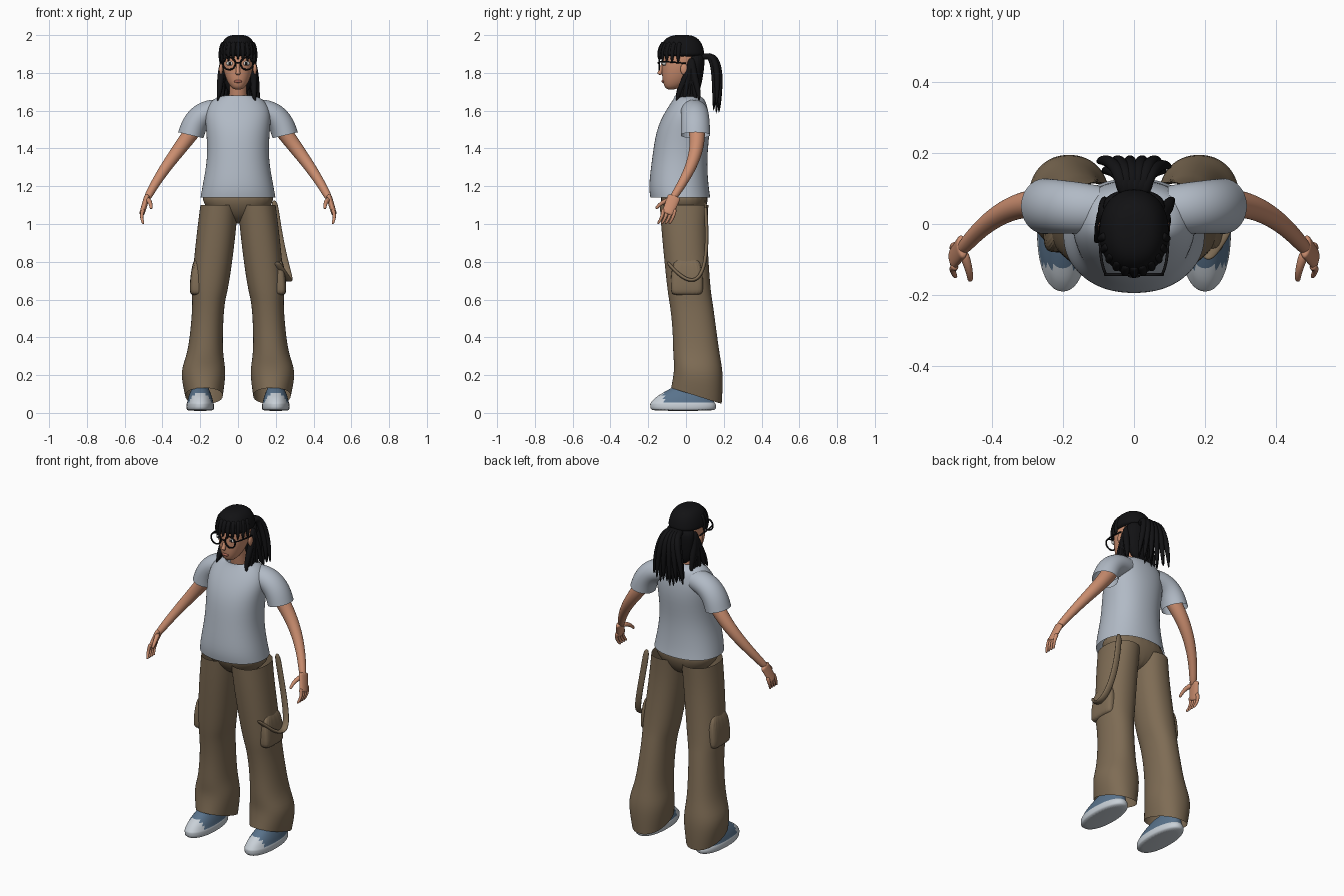
import bpy, bmesh, math, random
from mathutils import Vector

random.seed(4)
cube = bpy.data.objects.get("Cube")
if cube:
    bpy.data.objects.remove(cube)


def material(name, *rgb):
    m = bpy.data.materials.new(name)
    m.use_nodes = True
    m.diffuse_color = (*rgb, 1)
    m.node_tree.nodes["Principled BSDF"].inputs["Base Color"].default_value = (*rgb, 1)
    return m


SHIRT = material("pale blue cotton", .44, .49, .56)
PANTS = material("brown canvas", .21, .15, .09)
SKIN = material("skin", .6, .27, .16)
BLACK = material("black hair", .006, .006, .007)
LIP = material("lips", .4, .13, .09)
WHITE = material("shoe white", .58, .63, .68)
BLUE = material("shoe blue", .1, .17, .26)
EYE = material("eye white", .65, .65, .62)
SIDES = {"left": 1, "right": -1}
SIDEWAYS, UPWARD, DEPTHWAYS = Vector((1, 0, 0)), Vector((0, 0, 1)), Vector((0, 1, 0))


def finish(name, bm, materials, subdivisions=0, rule=None):
    """Turn a bmesh into a smooth object with the given colours."""
    bmesh.ops.recalc_face_normals(bm, faces=bm.faces)
    for face in bm.faces:
        face.smooth = True
        if rule:
            face.material_index = rule(face.calc_center_median())
    mesh = bpy.data.meshes.new(name)
    bm.to_mesh(mesh)
    bm.free()
    ob = bpy.data.objects.new(name, mesh)
    bpy.context.collection.objects.link(ob)
    for m in materials:
        mesh.materials.append(m)
    if subdivisions:
        modifier = ob.modifiers.new("smooth", "SUBSURF")
        modifier.levels = modifier.render_levels = subdivisions


def level(half_width, front, back, z, centre=0, slope=0, power=2.2, sides=24):
    """Rounded horizontal cross-section between two depths."""
    middle, half_depth, points = (front + back) / 2, (back - front) / 2, []
    for i in range(sides):
        c, s = math.cos(math.tau * i / sides), math.sin(math.tau * i / sides)
        dx = math.copysign(abs(c) ** (2 / power), c) * half_width
        dy = math.copysign(abs(s) ** (2 / power), s) * half_depth
        points.append(Vector((centre + dx, middle + dy, z + slope * dy)))
    return points


def bezier(points, t):
    points = [Vector(p) for p in points]
    while len(points) > 1:
        points = [a.lerp(b, t) for a, b in zip(points, points[1:])]
    return points[0]


def tube(points, start, end, axis=DEPTHWAYS, flat=1, power=1, steps=6, sides=10):
    """Rings along a bezier path; flat widens them along the axis."""
    rings = []
    for k in range(steps + 1):
        t = k / steps
        along = bezier(points, min(t + .01, 1)) - bezier(points, max(t - .01, 0))
        u = along.cross(axis).normalized()
        v = along.cross(u).normalized() * flat
        radius = start + (end - start) * t ** power
        angles = [math.tau * i / sides for i in range(sides)]
        rings.append([bezier(points, t) + radius * (u * math.cos(a) + v * math.sin(a))
                      for a in angles])
    return rings


def strand(*points, radius=.02):
    """Lock of hair that stays full and ends in a point."""
    return tube(points, radius, .004, axis=SIDEWAYS, power=4, sides=8)


def loft(name, shells, *materials, subdivisions=2, cap=True, rule=None):
    """Skin each shell, a list of rings, into one object."""
    bm = bmesh.new()
    for rings in shells:
        rows = [[bm.verts.new(p) for p in ring] for ring in rings]
        for low, high in zip(rows, rows[1:]):
            for i in range(len(low)):
                bm.faces.new((low[i - 1], low[i], high[i], high[i - 1]))
        if cap:
            bm.faces.new(rows[0])
            bm.faces.new(rows[-1])
    finish(name, bm, materials, subdivisions, rule)


def ball(name, location, size, colour):
    bm = bmesh.new()
    bmesh.ops.create_uvsphere(bm, u_segments=16, v_segments=10, radius=1)
    bmesh.ops.scale(bm, vec=size, verts=bm.verts)
    bmesh.ops.translate(bm, vec=location, verts=bm.verts)
    finish(name, bm, [colour])


# Shirt body and trouser seat: half width, front, back, height
shirt = [(.2, -.19, .13, 1.14), (.19, -.2, .12, 1.2), (.16, -.18, .11, 1.35),
         (.17, -.16, .13, 1.5), (.18, -.11, .12, 1.6), (.13, -.06, .1, 1.67), (.07, -.06, .06, 1.68)]
loft("shirt_body", [[level(*row) for row in shirt]], SHIRT, cap=False)
seat = [(.19, -.14, .12, 1.2), (.2, -.14, .12, 1.1), (.06, -.06, .06, 1)]
loft("trouser_seat", [[level(*row) for row in seat]], PANTS)

# Trouser leg: inner edge, outer edge, front, back, height
leg = [(0, .2, -.14, .12, 1.1), (.01, .22, -.13, .11, .95), (.05, .25, -.1, .13, .65),
       (.07, .24, -.09, .14, .6), (.08, .25, -.07, .16, .45), (.08, .27, -.07, .18, .3),
       (.06, .31, -.06, .2, .22), (.08, .28, -.08, .19, .09)]

for side, s in SIDES.items():
    # The hem slopes down to the heel
    loft(side + "_trouser_leg", [[
        level((outer - inner) / 2, front, back, z, centre=s * (inner + outer) / 2,
              slope=-1.5 * max(0, .3 - z))
        for inner, outer, front, back, z in leg]], PANTS, cap=False)
    loft(side + "_cargo_pocket", [[
        level(.04, -.08, .09, z, centre=s * x, power=4)
        for x, z in ((.2, .84), (.22, .65), (.21, .62))]], PANTS)

    # Sleeve and arm
    sleeve = [(s * .1, .04, 1.6), (s * .22, .05, 1.6), (s * .25, .05, 1.47)]
    loft(side + "_sleeve", [tube(sleeve, .06, .07, flat=1.13, power=.5, sides=20)], SHIRT, cap=False)
    arm = [(s * .2, .05, 1.55), (s * .3, .08, 1.4), (s * .4, .04, 1.3), (s * .49, -.08, 1.12)]
    loft(side + "_arm", [tube(arm, .05, .02, steps=8)], SKIN)

    # Hand
    loft(side + "_palm", [tube([(s * .48, -.06, 1.15), (s * .51, -.1, 1.05)],
                               .017, .015, flat=2.2)], SKIN)
    digits = [tube([(s * .5, y, 1.08), (s * .52, y, 1.04), (s * .5, y - .03, 1)],
                   .012, .007, sides=8)
              for y in (-.06 - .02 * i for i in range(4))]
    thumb = [(s * .48, -.08, 1.13), (s * .46, -.13, 1.12), (s * .46, -.16, 1.08)]
    digits.append(tube(thumb, .016, .008, axis=SIDEWAYS, sides=8))
    loft(side + "_fingers", digits, SKIN, subdivisions=1)

    # Shoe: white sole and toe cap, blue upper narrowing to the ankle
    shoe = [(.07, -.18, .15, .01), (.073, -.19, .16, .02), (.073, -.19, .16, .05)]
    for t in (k / 6 for k in range(7)):
        shoe.append((.07 - .03 * t, .13 * t - .19, .15 - .02 * t, .05 + .09 * t ** .7))
    loft(side + "_shoe", [[level(*row, centre=s * .2, sides=40) for row in shoe]],
         WHITE, BLUE, subdivisions=1, rule=lambda c: int(c.z > .051 and c.y > -.12))
    laces = []
    for y in (-.12, -.1, -.08):
        z = .2 + .6 * y + .05
        laces.append(tube([(s * .2 - .04, y, z - .15), (s * .2, y, z - .1 - y * .1),
                           (s * .2 + .04, y, z - .15)], .004, .004))
    loft(side + "_laces", laces, WHITE, subdivisions=1)

    # Ear and eye
    ball(side + "_ear", (s * .09, -.01, 1.82), (.01, .02, .03), SKIN)
    ball(side + "_eye", (s * .043, -.115, 1.85), (.02, .012, .012), EYE)
    ball(side + "_iris", (s * .043, -.123, 1.85), (.008, .006, .009), BLACK)

    # Round spectacle rim and temple
    bpy.ops.mesh.primitive_torus_add(
        location=(s * .047, -.142, 1.85), rotation=(math.pi / 2, 0, 0),
        major_radius=.033, minor_radius=.0045, major_segments=28, minor_segments=8)
    rim = bpy.context.object
    rim.name = side + "_spectacle_rim"
    rim.data.materials.append(BLACK)
    bpy.ops.object.shade_smooth()
    temple = [(s * .08, -.14, 1.86), (s * .1, -.1, 1.86), (s * .094, 0, 1.85)]
    loft(side + "_spectacle_temple", [tube(temple, .004, .004, axis=UPWARD)], BLACK, subdivisions=0)

    # Loose locks beside the neck
    locks = []
    for i in range(7):
        y, stray = .02 * i - .05, random.uniform(-.015, .015)
        locks.append(strand((s * .07, .03, 1.88), (s * .1, .03, 1.8),
                            (s * (.08 + stray), y, 1.72), (s * (.1 + stray), y, 1.64 + stray)))
    loft(side + "_hair_locks", locks, BLACK, subdivisions=1)

# Hanging strap looping around the left thigh
strap = [(.19, .1, 1.13), (.24, .14, .7), (.34, .06, .6), (.2, -.1, .8)]
loft("hanging_strap", [tube(strap, .01, .01, axis=SIDEWAYS, flat=2, steps=12)], PANTS)

# Neck and head
loft("neck", [tube([(0, .02, 1.63), (0, -.02, 1.8)], .052, .045)], SKIN)
head = [(.02, -.1, -.06, 1.71), (.05, -.122, 0, 1.735), (.08, -.13, .06, 1.81),
        (.088, -.13, .08, 1.9), (.06, -.09, .06, 1.96)]
loft("head", [[level(*row) for row in head]], SKIN)
nose = [(0, -.12, 1.86), (0, -.13, 1.82), (0, -.143, 1.79)]
loft("nose", [tube(nose, .007, .014, axis=SIDEWAYS)], SKIN)
ball("lips", (0, -.12, 1.755), (.022, .01, .008), LIP)
bridge = [(-.015, -.145, 1.85), (0, -.15, 1.86), (.015, -.145, 1.85)]
loft("spectacle_bridge", [tube(bridge, .004, .004)], BLACK, subdivisions=0)

# Hair cap as a dome, and hair at the back of the head
dome = []
for k in range(7):
    lift = math.radians(14 * k)
    spread = max(math.cos(lift), .02) ** .6
    dome.append(level(.1 * spread, -.02 - .125 * spread, .12 * spread - .02,
                      1.88 + .122 * math.sin(lift)))
loft("hair_cap", [dome], BLACK)
back_hair = [(.09, 0, .1, 1.91), (.09, 0, .1, 1.83), (.06, .02, .07, 1.67)]
loft("back_hair", [[level(*row) for row in back_hair]], BLACK)

# Fringe strands fanned around the forehead
fringe = []
for i in range(-5, 6):
    turn = math.radians(16 * i)
    x, y = .096 * math.sin(turn), -.02 - .124 * math.cos(turn)
    fringe.append(strand((x * .8, y * .8, 1.96), (x, y, 1.93),
                         (x, y, 1.87 - .02 * abs(math.sin(turn))), radius=.014))
loft("hair_fringe", fringe, BLACK, subdivisions=1)

# Ponytail of tapering strands
ponytail = []
for i in range(-7, 8):
    x, depth = i / 75, .014 * (i % 3 - 1)
    tip = 1.58 + 4 * x * x + random.uniform(-.01, .03)
    ponytail.append(strand((x * .3, .08, 1.88), (x * .4, .18 + depth, 1.95),
                           (x, .17 + depth, 1.75), (x * 1.1, .16 + depth, tip)))
loft("ponytail", ponytail, BLACK, subdivisions=1)
